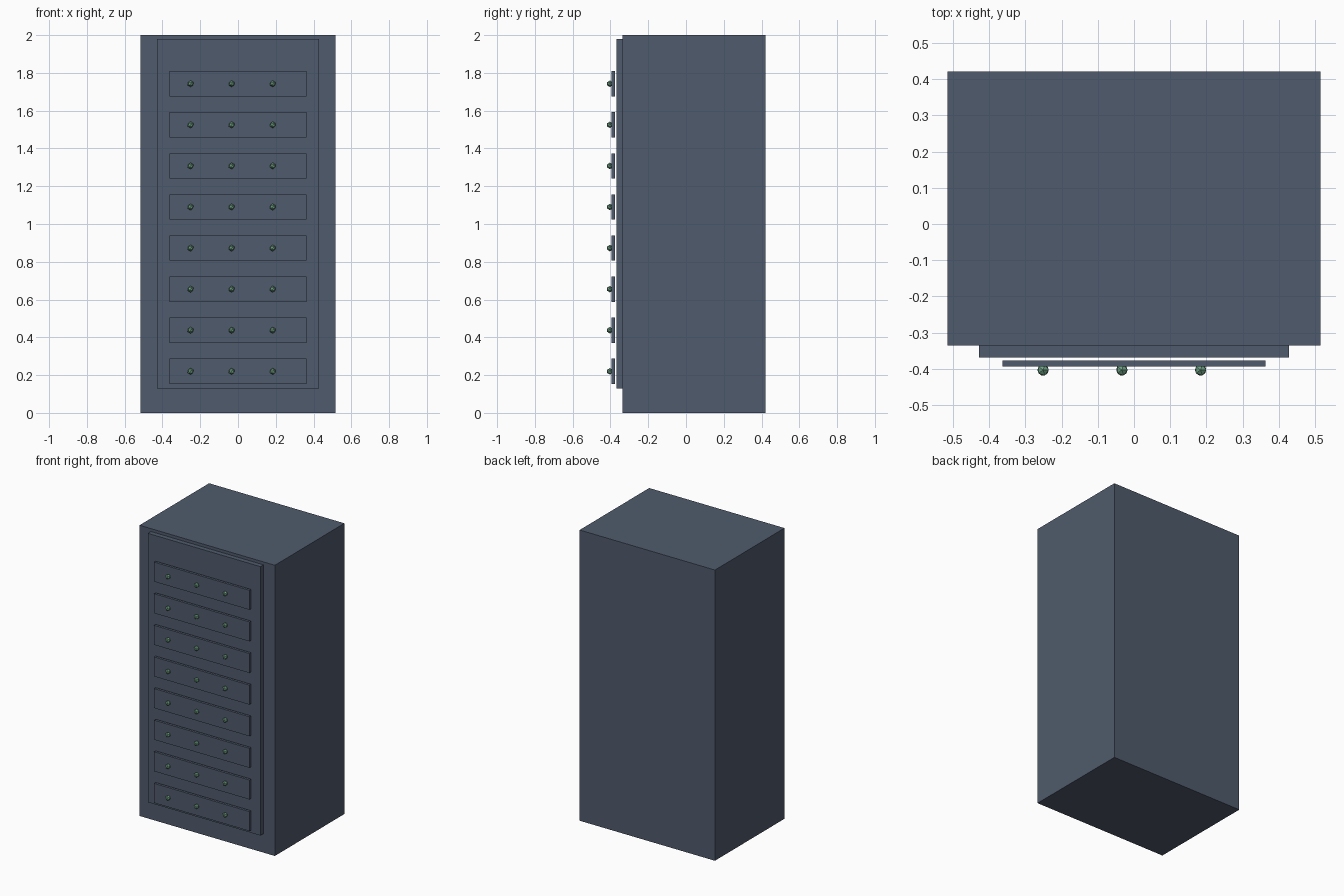
import bpy

cube = bpy.data.objects.get("Cube")
if cube:
    bpy.data.objects.remove(cube, do_unlink=True)


def material(name, rgb):
    m = bpy.data.materials.new(name)
    m.use_nodes = True
    m.diffuse_color = (*rgb, 1)
    m.node_tree.nodes["Principled BSDF"].inputs["Base Color"].default_value = (*rgb, 1)
    return m


slate = material("slate blue", (0.080, 0.105, 0.150))
green = material("light green", (0.16, 0.36, 0.23))


def box(name, half_x, y0, y1, z0, z1):
    bpy.ops.mesh.primitive_cube_add(size=1, location=(0, (y0 + y1) / 2, (z0 + z1) / 2))
    ob = bpy.context.object
    ob.name = name
    ob.scale = (2 * half_x, y1 - y0, z1 - z0)
    bpy.ops.object.transform_apply(location=False, rotation=False, scale=True)
    ob.data.materials.append(slate)


# Cabinet body and raised front panel
box("cabinet", 0.515, -0.335, 0.421, 0, 2)
box("front_panel", 0.428, -0.368, -0.335, 0.13, 1.98)

# Floating unit fronts, each with a row of three small lights
for row in range(8):
    z = 0.22 + row * 0.2175
    box(f"unit_front_{row + 1}", 0.363, -0.394, -0.377, z - 0.067, z + 0.067)
    for col in range(3):
        bpy.ops.mesh.primitive_ico_sphere_add(
            subdivisions=1, radius=0.0175, location=(-0.251 + col * 0.2175, -0.403, z))
        light = bpy.context.object
        light.name = f"light_{row + 1}_{col + 1}"
        light.data.materials.append(green)
